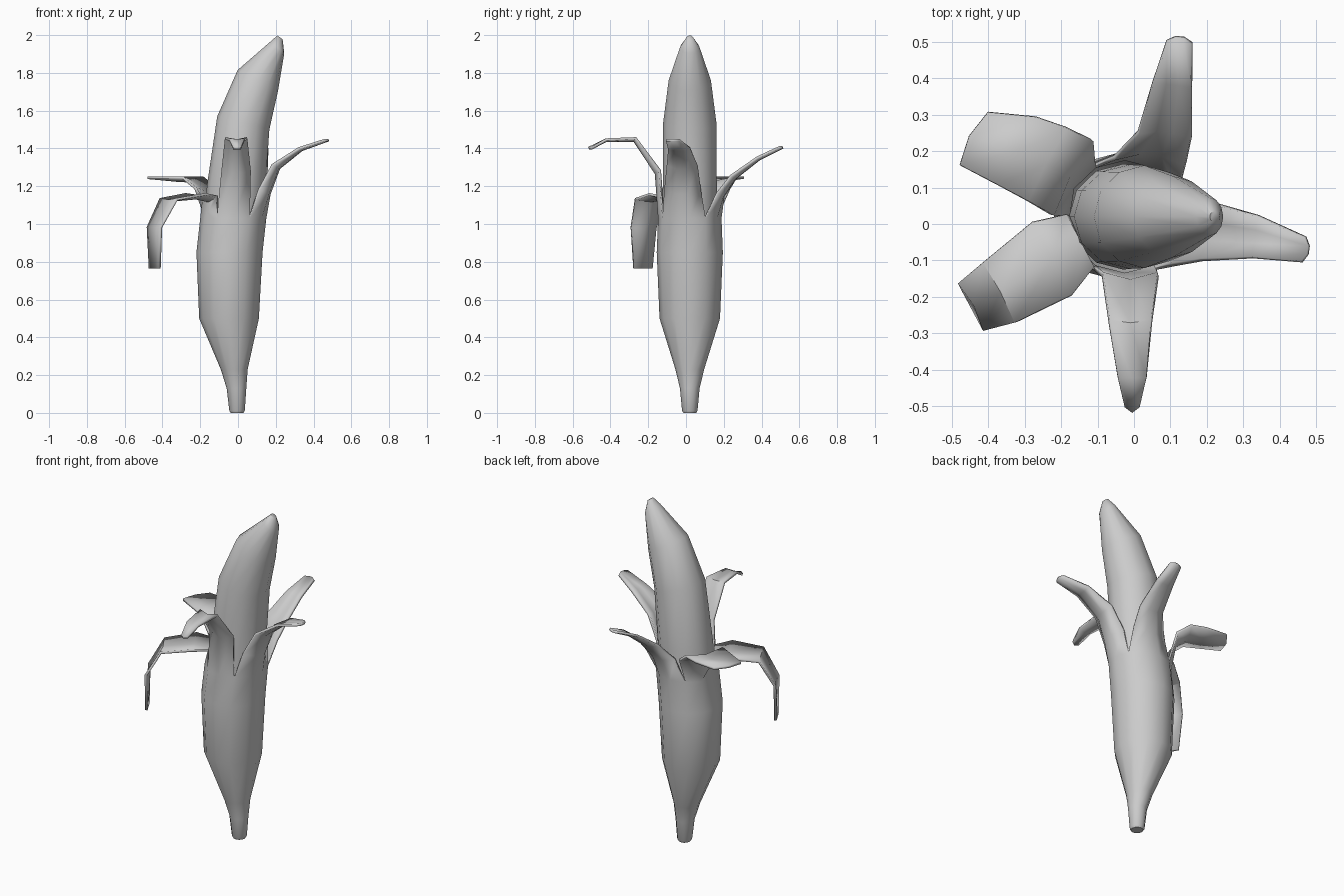
import bpy, bmesh, math
from mathutils import Vector

if "Cube" in bpy.data.objects:
    bpy.data.objects.remove(bpy.data.objects["Cube"])

SIDES = 12
CY = 0.02


def ring(bm, cx, z, rx, ry, tilt=0.0):
    # elliptical section, raised by tilt on its -x side
    out = []
    for i in range(SIDES):
        a = 2 * math.pi * i / SIDES
        out.append(bm.verts.new((cx + rx * math.cos(a), CY + ry * math.sin(a),
                                 z - tilt * math.cos(a))))
    return out


def bridge(bm, a, b, closed=True):
    n = len(a)
    for i in range(n if closed else n - 1):
        j = (i + 1) % n
        bm.faces.new((a[i], a[j], b[j], b[i]))


def loft(bm, sections):
    rings = [ring(bm, *s) for s in sections]
    for a, b in zip(rings, rings[1:]):
        bridge(bm, a, b)
    bm.faces.new(rings[0][::-1])
    return rings


def finish(bm, name, angle=50):
    me = bpy.data.meshes.new(name)
    bm.to_mesh(me)
    bm.free()
    ob = bpy.data.objects.new(name, me)
    bpy.context.collection.objects.link(ob)
    bpy.ops.object.select_all(action='DESELECT')
    ob.select_set(True)
    bpy.context.view_layer.objects.active = ob
    bpy.ops.object.shade_smooth_by_angle(angle=math.radians(angle))
    return ob


def petal(bm, rim, first, last, heading, rows):
    # strip of peel folding out from rim vertices first..last
    prev = [rim[i % SIDES] for i in range(first, last + 1)]
    n = len(prev)
    h = Vector((math.cos(math.radians(heading)), math.sin(math.radians(heading)), 0))
    side = Vector((-h.y, h.x, 0))
    pts = [Vector(r[:3]) for r in rows]
    for k, (x, y, z, hw, bulge) in enumerate(rows):
        t = pts[min(k + 1, len(pts) - 1)] - pts[max(k - 1, 0)]
        run = t.dot(h)
        out = (h * t.z - Vector((0, 0, run))).normalized()
        row = []
        for j in range(n):
            s = 2 * j / (n - 1) - 1
            # the last row has a slightly pointed end
            end = h * (0.015 * (1 - s * s)) if k == len(rows) - 1 and z > 1 else Vector()
            row.append(bm.verts.new(pts[k] + side * (hw * s) + out * (bulge * (1 - s * s)) + end))
        bridge(bm, prev, row, closed=False)
        prev = row


# Peel: stem, lower body and five folded strips
bm = bmesh.new()
rings = loft(bm, [
    (-0.005, 0.0, 0.034, 0.034),
    (-0.005, 0.012, 0.041, 0.041),
    (-0.008, 0.13, 0.052, 0.052),
    (-0.02, 0.23, 0.071, 0.076),
    (-0.0475, 0.5, 0.158, 0.16),
    (-0.045, 0.85, 0.175, 0.175),
    (-0.025, 1.03, 0.175, 0.168),
])
rim = rings[-1]
rim[6].co.z = 1.12
rim[6].co.x = -0.19

petal(bm, rim, 10, 13, -8, [
    (0.13, -0.018, 1.18, 0.098, 0.05),
    (0.20, -0.02, 1.31, 0.083, 0.03),
    (0.335, -0.035, 1.395, 0.06, 0.01),
    (0.468, -0.07, 1.438, 0.036, 0)])
petal(bm, rim, 1, 4, 85, [
    (0.045, 0.18, 1.16, 0.1, 0.03),
    (0.085, 0.25, 1.25, 0.075, 0.02),
    (0.105, 0.385, 1.345, 0.055, 0.01),
    (0.125, 0.502, 1.4, 0.036, 0)])
petal(bm, rim, 4, 6, 152, [
    (-0.175, 0.13, 1.185, 0.118, 0.02),
    (-0.24, 0.165, 1.238, 0.115, 0.02),
    (-0.32, 0.2, 1.238, 0.108, 0.015),
    (-0.44, 0.235, 1.238, 0.083, 0)])
petal(bm, rim, 6, 8, 208, [
    (-0.155, -0.05, 1.14, 0.085, 0.025),
    (-0.225, -0.095, 1.15, 0.115, 0.02),
    (-0.365, -0.185, 1.125, 0.095, 0.01),
    (-0.437, -0.222, 0.98, 0.075, 0.01),
    (-0.435, -0.225, 0.765, 0.055, 0)])
petal(bm, rim, 8, 10, 270, [
    (-0.01, -0.145, 1.28, 0.078, 0.025),
    (-0.01, -0.27, 1.448, 0.06, 0.015),
    (-0.005, -0.42, 1.44, 0.04, 0.005),
    (-0.005, -0.497, 1.395, 0.02, 0)])
peel = finish(bm, "peel")
mod = peel.modifiers.new("thickness", 'SOLIDIFY')
mod.thickness = 0.014
mod.offset = -1

# Fruit: curved flesh rising out of the peel
bm = bmesh.new()
rings = loft(bm, [
    (-0.03, 0.95, 0.148, 0.145),
    (-0.01, 1.2, 0.155, 0.143),
    (0.028, 1.535, 0.138, 0.141, 0.035),
    (0.105, 1.76, 0.107, 0.112, 0.055),
    (0.208, 1.935, 0.037, 0.052, 0.03),
    (0.222, 1.988, 0.014, 0.016, 0.01),
])
bm.faces.new(rings[-1])
finish(bm, "fruit", 60)
